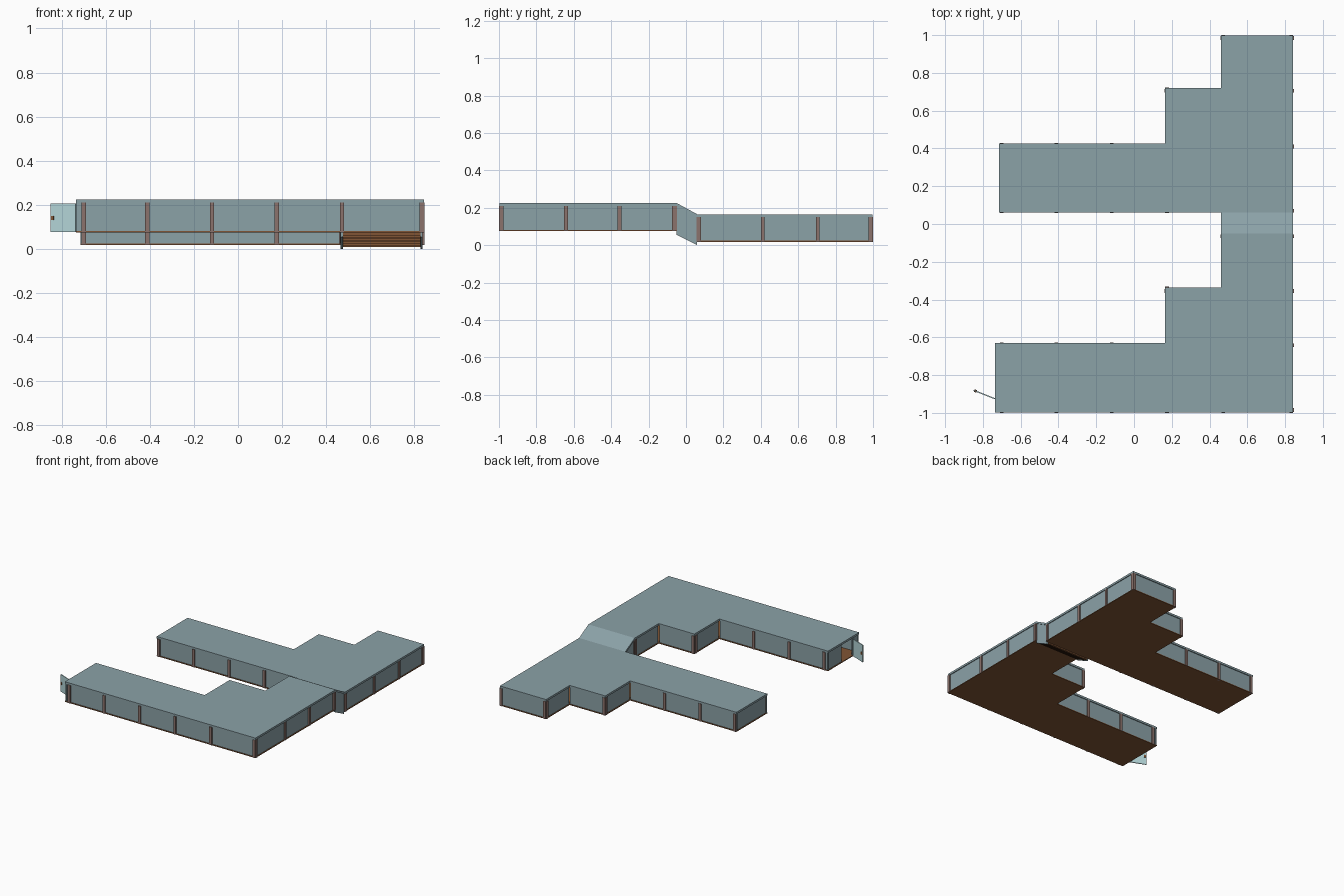
import bpy, bmesh, math
from mathutils import Vector

if "Cube" in bpy.data.objects:
    bpy.data.objects.remove(bpy.data.objects["Cube"])


def material(name, rgb):
    m = bpy.data.materials.new(name)
    m.use_nodes = True
    m.diffuse_color = (*rgb, 1)
    m.node_tree.nodes["Principled BSDF"].inputs["Base Color"].default_value = (*rgb, 1)
    return m


TEAL = material("grey teal panel", (0.26, 0.36, 0.39))
GLASS = material("pale door glass", (0.45, 0.66, 0.68))
POST = material("dusty brown post", (0.26, 0.17, 0.15))
WOOD = material("brown wood", (0.22, 0.09, 0.035))


def extrude(name, points, offset, mat):
    """Solid made by sweeping a flat outline along an offset."""
    bm = bmesh.new()
    face = bm.faces.new([bm.verts.new(p) for p in points])
    swept = bmesh.ops.extrude_face_region(bm, geom=[face])["geom"]
    moved = [v for v in swept if isinstance(v, bmesh.types.BMVert)]
    bmesh.ops.translate(bm, verts=moved, vec=offset)
    bmesh.ops.recalc_face_normals(bm, faces=bm.faces)
    mesh = bpy.data.meshes.new(name)
    bm.to_mesh(mesh)
    bm.free()
    mesh.materials.append(mat)
    obj = bpy.data.objects.new(name, mesh)
    bpy.context.collection.objects.link(obj)
    return obj


def slab(name, outline, z0, z1, mat):
    return extrude(name, [(x, y, z0) for x, y in outline], (0, 0, z1 - z0), mat)


def wall(name, a, b, z0, z1, near, far, mat):
    """Upright box along a-b, between two distances in from the outline."""
    a, b = Vector(a), Vector(b)
    d = (b - a).normalized()
    n = Vector((-d.y, d.x))
    return slab(name, [a + n * near, b + n * near, b + n * far, a + n * far], z0, z1, mat)


FLOOR, ROOF = 0.006, 0.015
EAST, STEP_A, STEP_B = 0.843, 0.46, 0.165
POST_X = (-0.70, -0.412, -0.118, 0.175, 0.472, 0.833)
DOOR = (-0.925, -0.80)


def wing(name, west, y0, y1, y2, y3, base, top, open_edge, post_y, door=None):
    """Stepped hall; outline runs counter-clockwise from the south west corner."""
    pts = [(west, y0), (EAST, y0), (EAST, y3), (STEP_A, y3),
           (STEP_A, y2), (STEP_B, y2), (STEP_B, y1), (west, y1)]
    slab(name + "_floor", pts, base, base + FLOOR, WOOD)
    slab(name + "_roof", pts, top - ROOF, top, TEAL)
    low, high = base + FLOOR, top - ROOF
    for i, a in enumerate(pts):
        b = pts[(i + 1) % len(pts)]
        spans = [(a, b)]
        if i == open_edge == 0:
            spans = [(a, (STEP_A, y0))]
        elif i == open_edge:
            spans = []
        elif i == 7 and door:
            spans = [(a, (west, door[1])), ((west, door[0]), b)]
            wall("door_lintel", (west, door[1]), (west, door[0]), 0.205, high, 0.006, 0.012, TEAL)
        for p, q in spans:
            wall(name + "_wall", p, q, low, high, 0.006, 0.012, TEAL)
        if i == 7:
            continue
        # Posts stand on every bay line that crosses this wall
        axis = 0 if a[1] == b[1] else 1
        lo, hi = sorted((a[axis], b[axis]))
        direction = 1 if b[axis] > a[axis] else -1
        for c in (POST_X, post_y)[axis]:
            if lo < c < hi and not (i == open_edge and c > STEP_A + 0.03 and c < EAST - 0.03):
                p, q = list(a), list(a)
                p[axis], q[axis] = c - 0.01 * direction, c + 0.01 * direction
                wall(name + "_post", p, q, base, high, -0.003, 0.018, POST)


wing("front_wing", -0.735, -0.998, -0.63, -0.335, -0.05, 0.075, 0.225,
     2, (-0.985, -0.642, -0.355, -0.065), DOOR)
wing("back_wing", -0.715, 0.06, 0.425, 0.72, 0.998, 0.018, 0.165,
     0, (0.07, 0.41, 0.705, 0.985))

# Sloping link between the halls
y0, y1 = -0.05, 0.06
extrude("link_roof", [(STEP_A, y0, 0.21), (STEP_A, y1, 0.15), (STEP_A, y1, 0.165), (STEP_A, y0, 0.225)],
        (EAST - STEP_A, 0, 0), TEAL)
for side, x in (("right", STEP_A + 0.006), ("left", EAST - 0.016)):
    extrude("link_wall_" + side, [(x, y0, 0.055), (x, y1, 0), (x, y1, 0.152), (x, y0, 0.212)],
            (0.01, 0, 0), TEAL)

# Stairs with a stepped underside
STEPS = 8
run, rise = (y1 - y0) / STEPS, 0.057 / STEPS
for i in range(STEPS):
    y, z = y0 + i * run, 0.081 - (i + 1) * rise
    slab("stair_tread", [(0.476, y), (0.827, y), (0.827, y + run), (0.476, y + run)],
         z - 0.015, z, WOOD)

# Open glass door with a handle on both faces
hinge, tip = (-0.737, DOOR[0]), (-0.849, -0.88)
wall("door", hinge, tip, 0.077, 0.205, -0.003, 0.003, GLASS)
h, t = Vector(hinge), Vector(tip)
wall("door_handle", h.lerp(t, 0.86), h.lerp(t, 0.97), 0.132, 0.15, -0.007, 0.007, WOOD)
